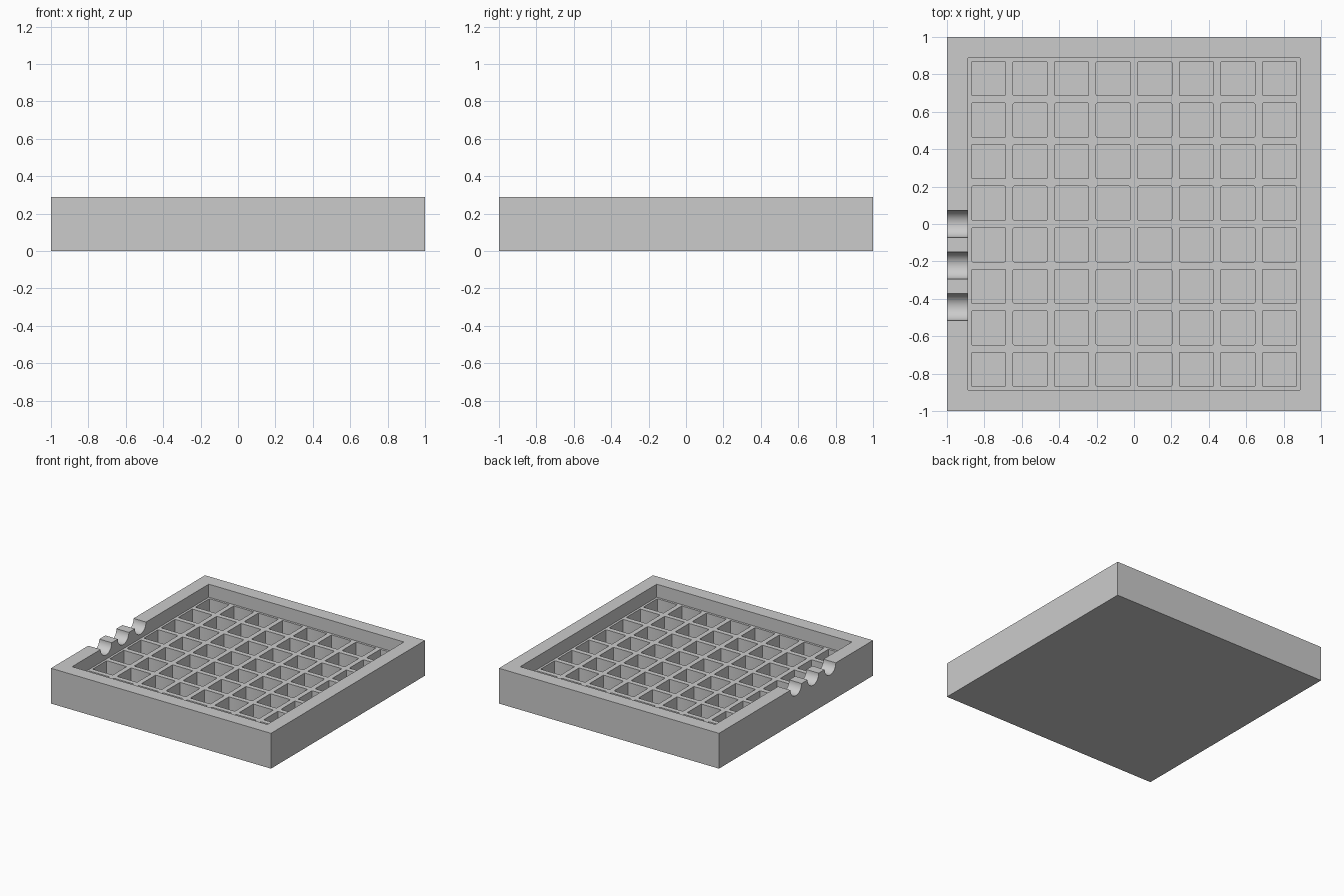
import bpy
import bmesh
from math import radians
from mathutils import Matrix, Vector

if "Cube" in bpy.data.objects:
    bpy.data.objects.remove(bpy.data.objects["Cube"], do_unlink=True)

HEIGHT = 0.29      # full height of the tray
RECESS = 0.887     # half width of the recess
GRID_TOP = 0.183   # top of the dividers
FLOOR = 0.03       # bottom of the wells
PITCH = 0.2222     # spacing of wells and notches
WELL = 0.182       # width of a well
NOTCH = 0.072      # radius of a cable notch

grey = bpy.data.materials.new("light grey")
grey.use_nodes = True
COLOUR = (0.6, 0.6, 0.6, 1)
grey.diffuse_color = COLOUR
grey.node_tree.nodes["Principled BSDF"].inputs["Base Color"].default_value = COLOUR


def add_box(bm, low, high, corner=0):
    """Add a box between two corners, optionally rounding its upright edges."""
    low, high = Vector(low), Vector(high)
    matrix = Matrix.Translation((low + high) / 2) @ Matrix.Diagonal((high - low).to_4d())
    verts = bmesh.ops.create_cube(bm, size=1, matrix=matrix)["verts"]
    if corner:
        edges = {e for v in verts for e in v.link_edges
                 if abs(e.verts[0].co.z - e.verts[1].co.z) > 0.01}
        bmesh.ops.bevel(bm, geom=list(edges), offset=corner, segments=2,
                        profile=0.5, affect='EDGES')


def make_object(name, bm):
    mesh = bpy.data.meshes.new(name)
    bm.to_mesh(mesh)
    bm.free()
    mesh.materials.append(grey)
    obj = bpy.data.objects.new(name, mesh)
    bpy.context.collection.objects.link(obj)
    return obj


def cut(target, name, bm):
    """Subtract a shape from the target and discard the cutter."""
    cutter = make_object(name, bm)
    cutter.hide_render = True
    mod = target.modifiers.new(name, 'BOOLEAN')
    mod.operation = 'DIFFERENCE'
    mod.solver = 'EXACT'
    mod.object = cutter
    bpy.context.view_layer.objects.active = target
    bpy.ops.object.modifier_apply(modifier=mod.name)
    bpy.data.objects.remove(cutter, do_unlink=True)


# Solid tray block
bm = bmesh.new()
add_box(bm, (-1, -1, 0), (1, 1, HEIGHT))
tray = make_object("grid_tray", bm)

# Shallow square recess inside the rim
bm = bmesh.new()
add_box(bm, (-RECESS, -RECESS, GRID_TOP), (RECESS, RECESS, 0.5))
cut(tray, "recess_cutter", bm)

# Eight by eight wells, leaving the dividers between them
bm = bmesh.new()
half = WELL / 2
for i in range(8):
    for j in range(8):
        x, y = (i - 3.5) * PITCH, (j - 3.5) * PITCH
        add_box(bm, (x - half, y - half, FLOOR),
                (x + half, y + half, 0.25), corner=0.006)
cut(tray, "well_cutter", bm)

# Three half-round cable notches through the right rim
bm = bmesh.new()
for i in range(3):
    matrix = (Matrix.Translation((-0.95, -i * PITCH, HEIGHT))
              @ Matrix.Rotation(radians(90), 4, 'Y'))
    bmesh.ops.create_cone(bm, cap_ends=True, segments=48, radius1=NOTCH,
                          radius2=NOTCH, depth=0.3, matrix=matrix)
cut(tray, "notch_cutter", bm)

# Smooth the notches while keeping every corner crisp
bpy.ops.object.select_all(action='DESELECT')
tray.select_set(True)
bpy.context.view_layer.objects.active = tray
bpy.ops.object.shade_smooth_by_angle(angle=radians(30))
